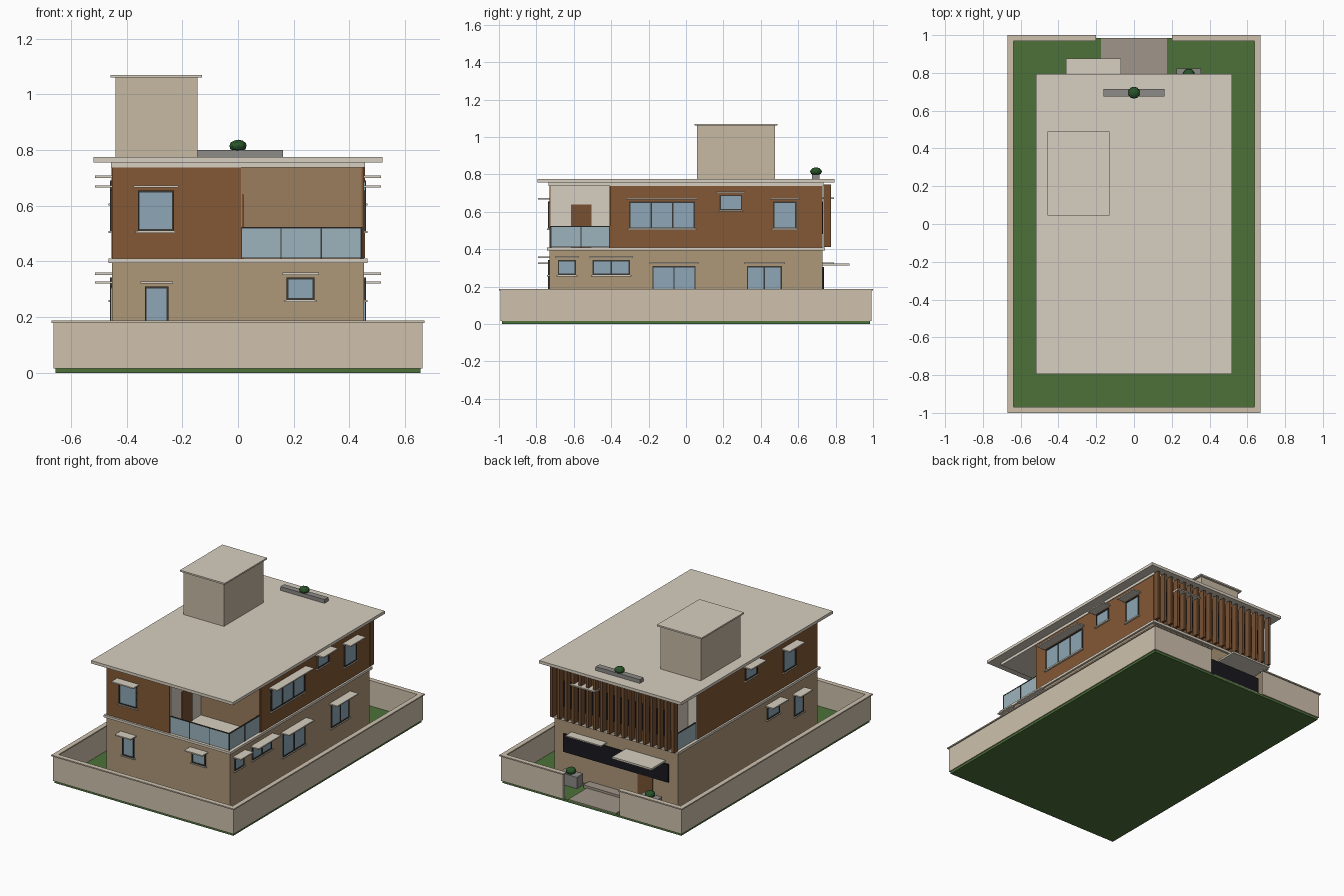
import bpy, bmesh
from mathutils import Matrix, Vector


def mat(name, r, g, b):
    m = bpy.data.materials.new(name)
    m.diffuse_color = tuple((c / 255) ** 2.2 for c in (r, g, b)) + (1,)
    return m


CREAM = mat("cream", 214, 205, 190)
WALL = mat("boundary", 205, 192, 172)
TAN = mat("tan", 172, 150, 120)
TOWER = mat("tower", 198, 184, 162)
BROWN = mat("brown", 130, 88, 56)
WOOD = mat("wood", 118, 82, 54)
RECESS = mat("recess", 152, 124, 94)
GLASS = mat("glass", 140, 165, 180)
RAIL = mat("rail_glass", 155, 178, 188)
DARK = mat("frame", 62, 60, 56)
NAVY = mat("navy", 30, 30, 36)
GRASS = mat("grass", 78, 112, 60)
PAVE = mat("paving", 158, 148, 136)
GREY = mat("planter", 140, 138, 134)
LEAF = mat("leaf", 45, 85, 45)


def finish(name, bm, m):
    bmesh.ops.recalc_face_normals(bm, faces=bm.faces)
    me = bpy.data.meshes.new(name)
    bm.to_mesh(me)
    bm.free()
    ob = bpy.data.objects.new(name, me)
    me.materials.append(m)
    bpy.context.collection.objects.link(ob)
    return ob


def boxes(name, m, *spans):
    """One object made of boxes given as (x0, x1, y0, y1, z0, z1)."""
    bm = bmesh.new()
    for x0, x1, y0, y1, z0, z1 in spans:
        c = Vector((x0 + x1, y0 + y1, z0 + z1)) / 2
        s = Matrix.Diagonal((abs(x1 - x0), abs(y1 - y0), z1 - z0, 1))
        bmesh.ops.create_cube(bm, size=1, matrix=Matrix.Translation(c) @ s)
    return finish(name, bm, m)


def prism(name, m, pts, z0, z1):
    bm = bmesh.new()
    f = bm.faces.new([bm.verts.new((x, y, z0)) for x, y in pts])
    top = bmesh.ops.extrude_face_region(bm, geom=[f])["geom"]
    bmesh.ops.translate(bm, vec=(0, 0, z1 - z0),
                        verts=[v for v in top if isinstance(v, bmesh.types.BMVert)])
    return finish(name, bm, m)


def on_wall(side, a0, a1, d0, d1, z0, z1):
    """Span on a wall: a along it, d outwards from it."""
    if side == "front":
        return (a0, a1, -0.73 - d1, -0.73 - d0, z0, z1)
    if side == "back":
        return (a0, a1, 0.73 + d0, 0.73 + d1, z0, z1)
    if side == "right":
        return (0.453 + d0, 0.453 + d1, a0, a1, z0, z1)
    return (-0.453 - d1, -0.453 - d0, a0, a1, z0, z1)


def window(side, a0, a1, z0, z1, panes=1):
    w, n = 0.007, side + "_window"
    bars = [(a0, a1, z0, z0 + w), (a0, a1, z1 - w, z1)]
    for i in range(panes + 1):
        p = a0 + (a1 - a0 - w) * i / panes
        bars.append((p, p + w, z0, z1))
    boxes(n + "_frame", DARK, *[on_wall(side, p, q, -0.003, 0.007, r, s) for p, q, r, s in bars])
    boxes(n + "_glass", GLASS, on_wall(side, a0, a1, -0.003, 0.003, z0, z1))
    boxes(n + "_sill", CREAM, on_wall(side, a0 - 0.008, a1 + 0.008, 0, 0.012, z0 - 0.007, z0))
    boxes(n + "_hood", CREAM, on_wall(side, a0 - 0.016, a1 + 0.016, 0, 0.06, z1 + 0.01, z1 + 0.018))


# Plot: lawn, drive, boundary wall with cap and rear gate opening
boxes("lawn", GRASS, (-0.655, 0.655, -0.985, 0.985, 0, 0.015))
boxes("driveway", PAVE, (-0.175, 0.175, 0.73, 0.985, 0.01, 0.02))


def fence(o, t, z0, z1, name, gap):
    x, y = 0.662 + o, 0.992 + o
    boxes(name, WALL, (-x, x, -y, -y + t, z0, z1),
          (-x, -x + t, -y + t, y - t, z0, z1), (x - t, x, -y + t, y - t, z0, z1),
          (-x, -gap, y - t, y, z0, z1), (gap, x, y - t, y, z0, z1))


fence(0, 0.018, 0.015, 0.179, "boundary_wall", 0.207)
fence(0.008, 0.032, 0.179, 0.187, "boundary_cap", 0.2)

# House storeys
boxes("ground_floor", TAN, (-0.453, 0.453, -0.73, 0.73, 0.015, 0.396))
boxes("floor_slab", CREAM, (-0.465, 0.465, -0.743, 0.743, 0.394, 0.41))
prism("upper_floor", BROWN, [(-0.453, -0.73), (0.01, -0.73), (0.01, -0.405), (0.453, -0.405),
                             (0.453, 0.73), (-0.385, 0.73), (-0.385, 0.53), (-0.453, 0.53)], 0.41, 0.74)
boxes("eaves_band", CREAM, (-0.457, 0.457, -0.735, 0.735, 0.738, 0.758))
boxes("roof_slab", CREAM, (-0.52, 0.52, -0.795, 0.795, 0.756, 0.775))

# Front corner terrace: linings, door and glass rail
boxes("terrace_back_lining", RECESS, (0.012, 0.444, -0.409, -0.404, 0.41, 0.738))
boxes("terrace_side_lining", CREAM, (0.009, 0.015, -0.725, -0.407, 0.41, 0.738))
boxes("terrace_door", WOOD, (0.012, 0.02, -0.615, -0.505, 0.41, 0.64))
boxes("terrace_rail", RAIL, (0.01, 0.445, -0.727, -0.721, 0.412, 0.52),
      (0.439, 0.445, -0.721, -0.407, 0.412, 0.52))
boxes("terrace_rail_trim", DARK, (0.01, 0.447, -0.728, -0.72, 0.518, 0.523),
      (0.438, 0.447, -0.728, -0.407, 0.518, 0.523),
      *[(x, x + 0.005, -0.729, -0.72, 0.41, 0.52) for x in (0.01, 0.152, 0.296, 0.441)],
      *[(0.439, 0.447, y, y + 0.005, 0.41, 0.52) for y in (-0.565, -0.412)])

# Rear corner terrace: linings and rail
boxes("rear_terrace_lining", CREAM, (-0.45, -0.385, 0.528, 0.534, 0.41, 0.738),
      (-0.389, -0.384, 0.53, 0.728, 0.41, 0.738))
boxes("rear_terrace_rail", RAIL, (-0.447, -0.441, 0.532, 0.727, 0.412, 0.52),
      (-0.447, -0.385, 0.721, 0.727, 0.412, 0.52))
boxes("rear_terrace_rail_trim", DARK, (-0.448, -0.44, 0.532, 0.728, 0.518, 0.523))

# Windows
window("front", -0.36, -0.23, 0.51, 0.655)
window("front", -0.335, -0.25, 0.175, 0.31)
window("front", 0.175, 0.275, 0.262, 0.342)
for a0, a1, z0, z1, n in [(-0.685, -0.588, 0.262, 0.342, 1), (-0.5, -0.3, 0.262, 0.342, 2),
                          (-0.18, 0.052, 0.16, 0.31, 2), (0.325, 0.513, 0.16, 0.31, 2),
                          (-0.305, 0.048, 0.51, 0.655, 3), (0.18, 0.3, 0.608, 0.69, 1),
                          (0.465, 0.59, 0.51, 0.655, 1)]:
    window("right", a0, a1, z0, z1, n)
for a0, a1, z0, z1 in [(-0.5, -0.37, 0.51, 0.655), (-0.095, 0.03, 0.608, 0.69),
                       (-0.33, -0.2, 0.262, 0.342), (-0.58, -0.485, 0.175, 0.31)]:
    window("left", a0, a1, z0, z1)

# Rear face: dark bands, hoods, canopy, doors and step
boxes("rear_dark_band", NAVY, (-0.385, 0.385, 0.725, 0.738, 0.185, 0.305))
boxes("rear_upper_band", NAVY, (-0.385, 0.385, 0.725, 0.733, 0.48, 0.655))
boxes("rear_hood", CREAM, (0.07, 0.33, 0.73, 0.79, 0.32, 0.328),
      (0.12, 0.3, 0.73, 0.79, 0.667, 0.675))
boxes("entrance_canopy", CREAM, (-0.36, -0.07, 0.73, 0.875, 0.312, 0.324))
boxes("entrance_door", WOOD, (-0.27, -0.16, 0.727, 0.736, 0.02, 0.185))
boxes("entrance_step", PAVE, (-0.3, 0.2, 0.73, 0.79, 0.015, 0.035))

# Vertical timber screen
boxes("timber_screen", WOOD, *[(-0.455 + i * 0.0525, -0.437 + i * 0.0525, 0.734, 0.774, 0.412, 0.746)
                               for i in range(18)])

# Stair tower on the roof
boxes("stair_tower", TOWER, (-0.441, -0.145, 0.06, 0.475, 0.77, 1.06))
boxes("stair_tower_cap", CREAM, (-0.458, -0.13, 0.046, 0.49, 1.06, 1.07))

# Planters with round shrubs
for x, y, z0, z1, hx, hy in [(0, 0.695, 0.775, 0.8, 0.162, 0.02),
                             (0.29, 0.79, 0.015, 0.09, 0.065, 0.033),
                             (-0.29, 0.79, 0.015, 0.09, 0.065, 0.033)]:
    boxes("planter", GREY, (x - hx, x + hx, y - hy, y + hy, z0, z1))
    bm = bmesh.new()
    bmesh.ops.create_icosphere(bm, subdivisions=2, radius=0.032,
                               matrix=Matrix.Translation((x, y, z1 + 0.015)) @ Matrix.Diagonal((1, 1, 0.7, 1)))
    finish("shrub", bm, LEAF)
